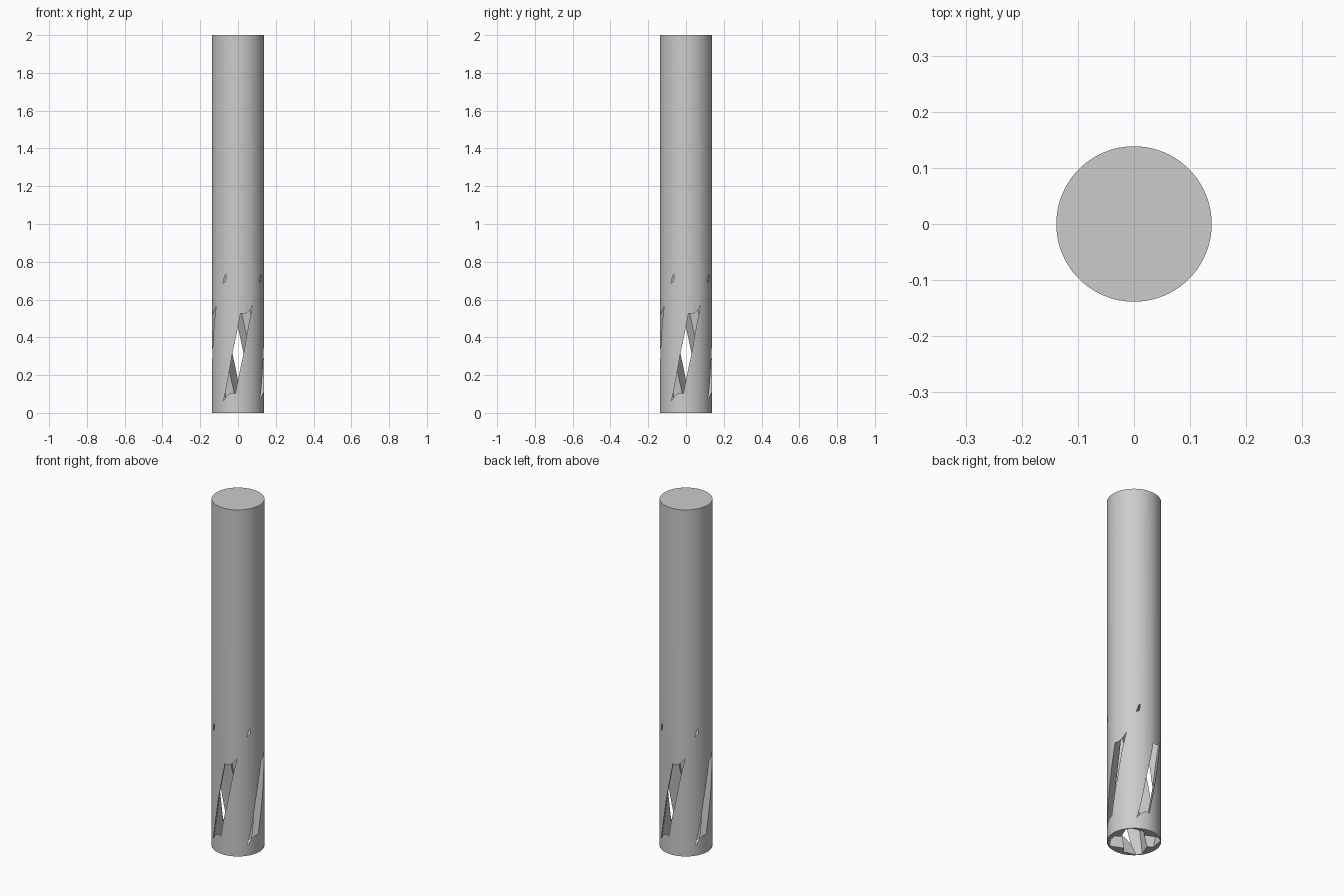
import bpy, bmesh, math

if "Cube" in bpy.data.objects:
    bpy.data.objects.remove(bpy.data.objects["Cube"], do_unlink=True)

RADIUS = 0.1385

steel = bpy.data.materials.new("plain grey")
steel.use_nodes = True
grey = (0.6, 0.6, 0.6, 1)
steel.diffuse_color = grey
steel.node_tree.nodes["Principled BSDF"].inputs["Base Color"].default_value = grey


def star_section(bm, z, tip, valley, turn):
    """Four-pointed section of the twisted cutter."""
    ring = []
    for i in range(8):
        r = valley if i % 2 else tip
        a = math.radians(turn) + i * math.pi / 4
        ring.append(bm.verts.new((r * math.cos(a), r * math.sin(a), z)))
    return ring


# Solid round bar
bpy.ops.mesh.primitive_cylinder_add(vertices=96, radius=RADIUS, depth=2,
                                    location=(0, 0, 1))
bar = bpy.context.object
bar.name = "round_bar"
bar.data.materials.append(steel)

# Twisted cutter: opens the base and breaks through as four slanted slots
bm = bmesh.new()
rings = [star_section(bm, -0.1, 0.143, 0.092, -62),
         star_section(bm, 0.315, 0.19, 0.095, 0),
         star_section(bm, 0.73, 0.143, 0.092, 62)]
bm.faces.new(rings[0][::-1])
bm.faces.new(rings[-1])
for low, high in zip(rings, rings[1:]):
    for i in range(8):
        j = (i + 1) % 8
        bm.faces.new((low[i], low[j], high[j], high[i]))
bmesh.ops.triangulate(bm, faces=bm.faces[:])
bmesh.ops.recalc_face_normals(bm, faces=bm.faces[:])
mesh = bpy.data.meshes.new("flute_cutter")
bm.to_mesh(mesh)
bm.free()
mesh.materials.append(steel)
cutter = bpy.data.objects.new("flute_cutter", mesh)
bpy.context.collection.objects.link(cutter)

cut = bar.modifiers.new("flutes", 'BOOLEAN')
cut.operation = 'DIFFERENCE'
cut.solver = 'EXACT'
cut.object = cutter
bpy.context.view_layer.objects.active = bar
bpy.ops.object.modifier_apply(modifier=cut.name)
bpy.data.objects.remove(cutter, do_unlink=True)

# Smooth round wall, sharp slot edges
bpy.ops.object.select_all(action='DESELECT')
bar.select_set(True)
bpy.ops.object.shade_smooth_by_angle(angle=math.radians(15))
